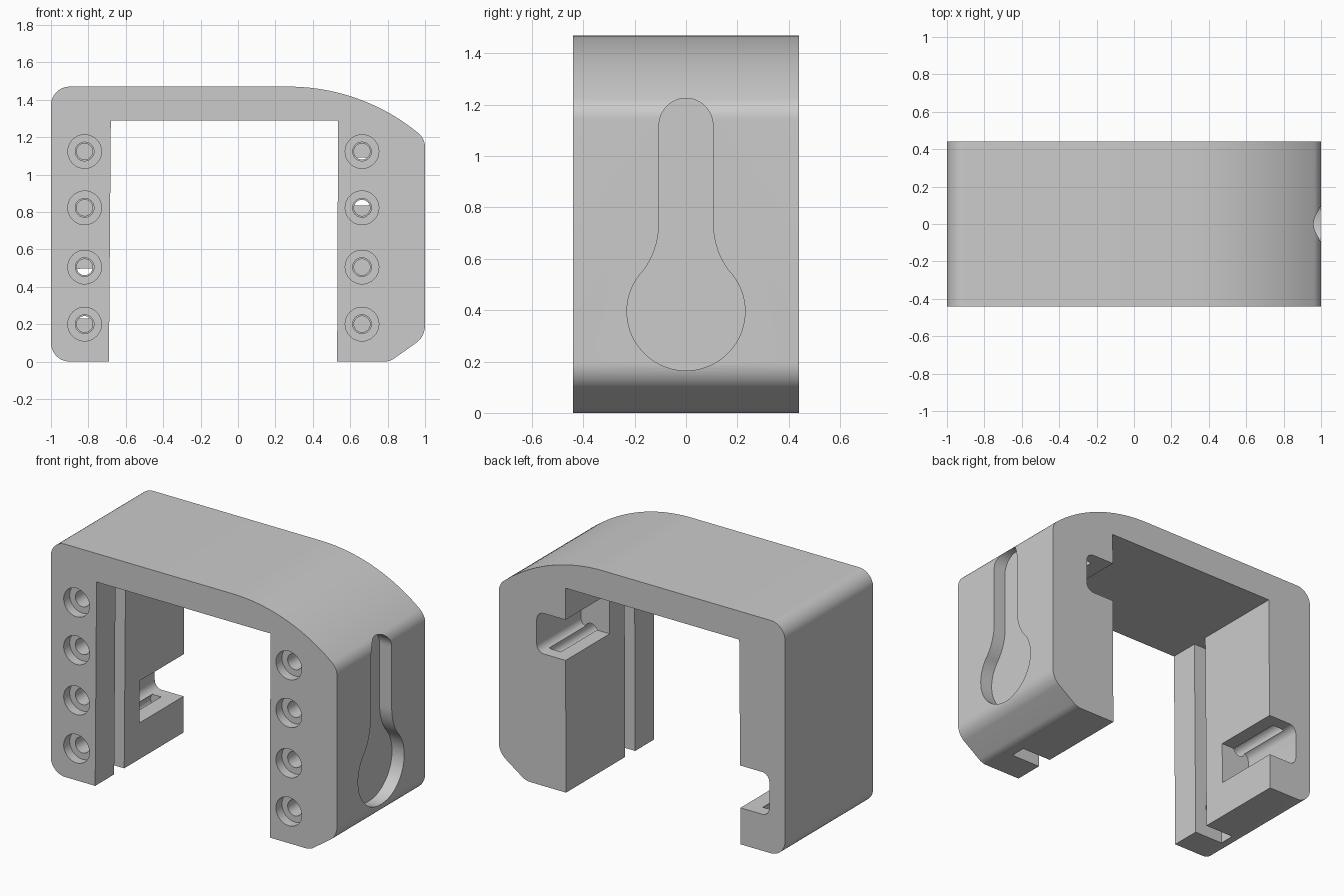
import bpy, bmesh, math
from mathutils import Vector

cube = bpy.data.objects.get("Cube")
if cube:
    bpy.data.objects.remove(cube)

grey = bpy.data.materials.new("plain_grey")
grey.use_nodes = True
GREY = (0.6, 0.6, 0.6, 1)
grey.diffuse_color = GREY
grey.node_tree.nodes["Principled BSDF"].inputs["Base Color"].default_value = GREY


def arc(cx, cz, r, start, end, n=10):
    """Points on an arc, angles in degrees."""
    angles = [math.radians(start + (end - start) * i / n) for i in range(n + 1)]
    return [(cx + r * math.cos(a), cz + r * math.sin(a)) for a in angles]


def finish(name, bm):
    bmesh.ops.recalc_face_normals(bm, faces=bm.faces)
    mesh = bpy.data.meshes.new(name)
    bm.to_mesh(mesh)
    bm.free()
    mesh.materials.append(grey)
    obj = bpy.data.objects.new(name, mesh)
    bpy.context.collection.objects.link(obj)
    return obj


def prism(name, points, place, start, end):
    """Extrude a 2D outline; place maps (u, v, depth) to a 3D position."""
    bm = bmesh.new()
    face = bm.faces.new([bm.verts.new(place(u, v, start)) for u, v in points])
    shift = Vector(place(0, 0, end)) - Vector(place(0, 0, start))
    new = bmesh.ops.extrude_face_region(bm, geom=[face])["geom"]
    verts = [g for g in new if isinstance(g, bmesh.types.BMVert)]
    bmesh.ops.translate(bm, verts=verts, vec=shift)
    return finish(name, bm)


def along_y(u, v, d):
    return (u, d, v)


def along_x(u, v, d):
    return (d, u, v)


def screw_hole(x, z, sides=40):
    """Stepped round cutter: wide head recess, clearance bore, blind pilot."""
    bm = bmesh.new()
    profile = [(0, -0.5), (0.09, -0.5), (0.09, -0.38), (0.05, -0.38),
               (0.05, -0.2), (0.043, -0.2), (0.043, 0.36), (0, 0.36)]
    verts = [bm.verts.new((x + r, y, z)) for r, y in profile]
    edges = [bm.edges.new(pair) for pair in zip(verts, verts[1:])]
    bmesh.ops.spin(bm, geom=verts + edges, cent=(x, 0, z), axis=(0, 1, 0),
                   angle=math.tau, steps=sides)
    bmesh.ops.remove_doubles(bm, verts=bm.verts, dist=0.0001)
    return finish("screw_hole_cutter", bm)


def cut(target, cutter):
    mod = target.modifiers.new("cut", "BOOLEAN")
    mod.operation = "DIFFERENCE"
    mod.solver = "EXACT"
    mod.object = cutter
    bpy.context.view_layer.objects.active = target
    bpy.ops.object.modifier_apply(modifier=mod.name)
    bpy.data.objects.remove(cutter)


# Bridge-shaped body with two legs and a sloping right shoulder
outline = (arc(-0.9, 0.1, 0.1, 270, 180)
           + arc(-0.9, 1.37, 0.1, 180, 90)
           + arc(0.27, 0.376, 1.094, 90, 52, 20)
           + arc(0.9, 1.145, 0.1, 51, 0)
           + arc(0.88, 0.195, 0.12, 0, -51)
           + arc(0.78, 0.1, 0.1, -51, -90)
           + [(0.53, 0), (0.535, 1.29), (-0.68, 1.29), (-0.69, 0)])
body = prism("bracket_body", outline, along_y, -0.44, 0.44)

# Per leg: inner side, depth of cuts, screw column, notch heights
legs = [
    (-0.6, -0.89, -0.82, 0.23, 0.497),
    (0.45, 0.735, 0.663, 0.834, 1.09),
]
for inner, deep, screw_x, low, high in legs:
    # Plate groove down the full inner face
    groove = [(inner, -0.1), (deep, -0.1), (deep, 1.29), (inner, 1.29)]
    cut(body, prism("groove_cutter", groove, along_y, -0.25, -0.15))

    # Notch open to the back, rounded at its deep corners
    side = math.copysign(1, deep)
    r = 0.05
    rounded = arc(0, low + r, r, -90, 0, 6) + arc(0, high - r, r, 0, 90, 6)
    notch = [(inner, low)] + [(deep + side * (u - r), v) for u, v in rounded]
    notch += [(inner, high)]
    cut(body, prism("notch_cutter", notch, along_y, 0, 0.6))

    # Column of screw holes
    for z in (0.2, 0.505, 0.822, 1.123):
        cut(body, screw_hole(screw_x, z))

# Keyhole hanging slot in the left flank
neck = arc(0, 1.12, 0.105, 90, 0, 12)
a, b, c = Vector((0.105, 0.73)), Vector((0.11, 0.63)), Vector((0.1645, 0.556))
flare = [tuple(a * (1 - t) ** 2 + b * 2 * t * (1 - t) + c * t * t)
         for t in [i / 8 for i in range(8)]]
half = neck + flare + arc(0, 0.395, 0.23, 44, -90, 28)
keyhole = half + [(-u, v) for u, v in reversed(half[1:-1])]
cut(body, prism("keyhole_cutter", keyhole, along_x, 0.915, 1.2))

# Smooth rounded areas, crisp edges
bpy.ops.object.select_all(action="DESELECT")
body.select_set(True)
bpy.context.view_layer.objects.active = body
bpy.ops.object.shade_smooth_by_angle(angle=math.radians(25))
